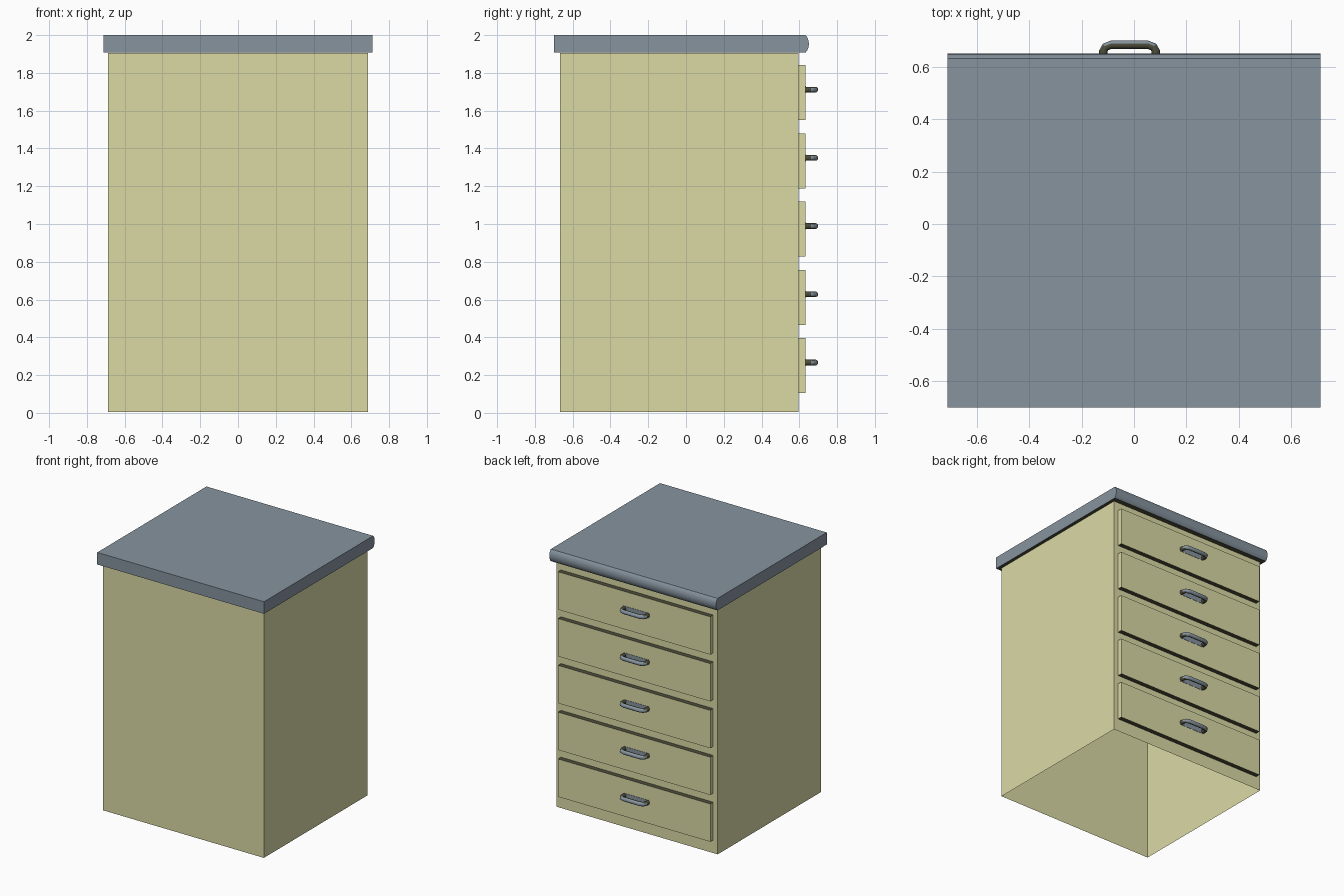
import bpy, bmesh, math
from mathutils import Vector

if "Cube" in bpy.data.objects:
    bpy.data.objects.remove(bpy.data.objects["Cube"])


def material(name, rgb):
    m = bpy.data.materials.new(name)
    m.diffuse_color = (*rgb, 1.0)
    m.use_nodes = True
    m.node_tree.nodes["Principled BSDF"].inputs["Base Color"].default_value = m.diffuse_color
    return m


OLIVE = material("pale olive", (0.71, 0.695, 0.375))
SLATE = material("slate grey", (0.24, 0.295, 0.345))
DARK = material("dark bronze", (0.075, 0.075, 0.045))


def finish(bm, name, mats):
    me = bpy.data.meshes.new(name)
    bm.to_mesh(me)
    bm.free()
    ob = bpy.data.objects.new(name, me)
    bpy.context.collection.objects.link(ob)
    for m in mats:
        me.materials.append(m)
    return ob


def smooth(ob, degrees):
    bpy.ops.object.select_all(action='DESELECT')
    ob.select_set(True)
    bpy.context.view_layer.objects.active = ob
    bpy.ops.object.shade_smooth_by_angle(angle=math.radians(degrees))


def box(name, lo, hi, mats, open_bottom=False):
    bm = bmesh.new()
    bmesh.ops.create_cube(bm, size=1)
    bm.normal_update()
    if open_bottom:
        ends = [f for f in bm.faces if f.normal.z < -0.5]
        bmesh.ops.delete(bm, geom=ends, context='FACES_ONLY')
    # a second material goes on the top and bottom edges
    if len(mats) > 1:
        for f in bm.faces:
            f.material_index = 1 if abs(f.normal.z) > 0.5 else 0
    for v in bm.verts:
        v.co = Vector([(a + b) / 2 + c * (b - a) for a, b, c in zip(lo, hi, v.co)])
    return finish(bm, name, mats)


# Cabinet carcass, open underneath
box("cabinet_body", (-0.688, -0.667, 0.004), (0.688, 0.596, 1.905), [OLIVE], True)

# Worktop: side profile with a rounded nose, extruded along x, dark underside
profile = [(-0.70, 1.907), (-0.70, 2.0), (0.632, 2.0), (0.641, 1.99), (0.648, 1.973),
           (0.651, 1.9535), (0.648, 1.934), (0.641, 1.917), (0.632, 1.907)]
bm = bmesh.new()
face = bm.faces.new([bm.verts.new((-0.712, y, z)) for y, z in profile])
ext = bmesh.ops.extrude_face_region(bm, geom=[face])
for v in ext["geom"]:
    if isinstance(v, bmesh.types.BMVert):
        v.co.x = 0.712
bmesh.ops.recalc_face_normals(bm, faces=bm.faces)
bm.normal_update()
for f in bm.faces:
    f.material_index = 1 if f.normal.z < -0.9 else 0
smooth(finish(bm, "worktop", [SLATE, DARK]), 35)


# Handle: round bar swept along a bent path lying in the xy plane
def handle(name, z):
    cx, half, r, sides = -0.017, 0.1, 0.016, 10
    left = [(-half, 0.628), (-half, 0.66), (-half + 0.008, 0.675), (-half + 0.03, 0.684)]
    path = [Vector((cx + x, y, z)) for x, y in left]
    path += [Vector((cx - x, y, z)) for x, y in reversed(left)]
    bm = bmesh.new()
    rings = []
    for i, p in enumerate(path):
        t = (path[min(i + 1, len(path) - 1)] - path[max(i - 1, 0)]).normalized()
        side = Vector((-t.y, t.x, 0))
        rings.append([bm.verts.new(p + side * r * math.cos(a) + Vector((0, 0, r * math.sin(a))))
                      for a in (2 * math.pi * k / sides for k in range(sides))])
    for a, b in zip(rings, rings[1:]):
        for k in range(sides):
            n = (k + 1) % sides
            bm.faces.new((a[k], a[n], b[n], b[k]))
    bm.faces.new(rings[0])
    bm.faces.new(rings[-1])
    bmesh.ops.recalc_face_normals(bm, faces=bm.faces)
    bm.normal_update()
    # outward side of the bar is grey, the rest dark
    for f in bm.faces:
        f.material_index = 0 if f.normal.y > 0.35 else 1
    smooth(finish(bm, name, [SLATE, DARK]), 50)


# Five drawers with handles and the thin plates behind them
for i in range(5):
    z = 0.2505 + 0.3612 * i
    zh = z + 0.016
    box(f"drawer_front_{i + 1}", (-0.65, 0.594, z - 0.146), (0.65, 0.632, z + 0.146), [OLIVE, DARK])
    box(f"handle_plate_{i + 1}", (-0.125, 0.631, zh - 0.018), (0.091, 0.634, zh + 0.018), [SLATE, DARK])
    handle(f"drawer_handle_{i + 1}", zh)
